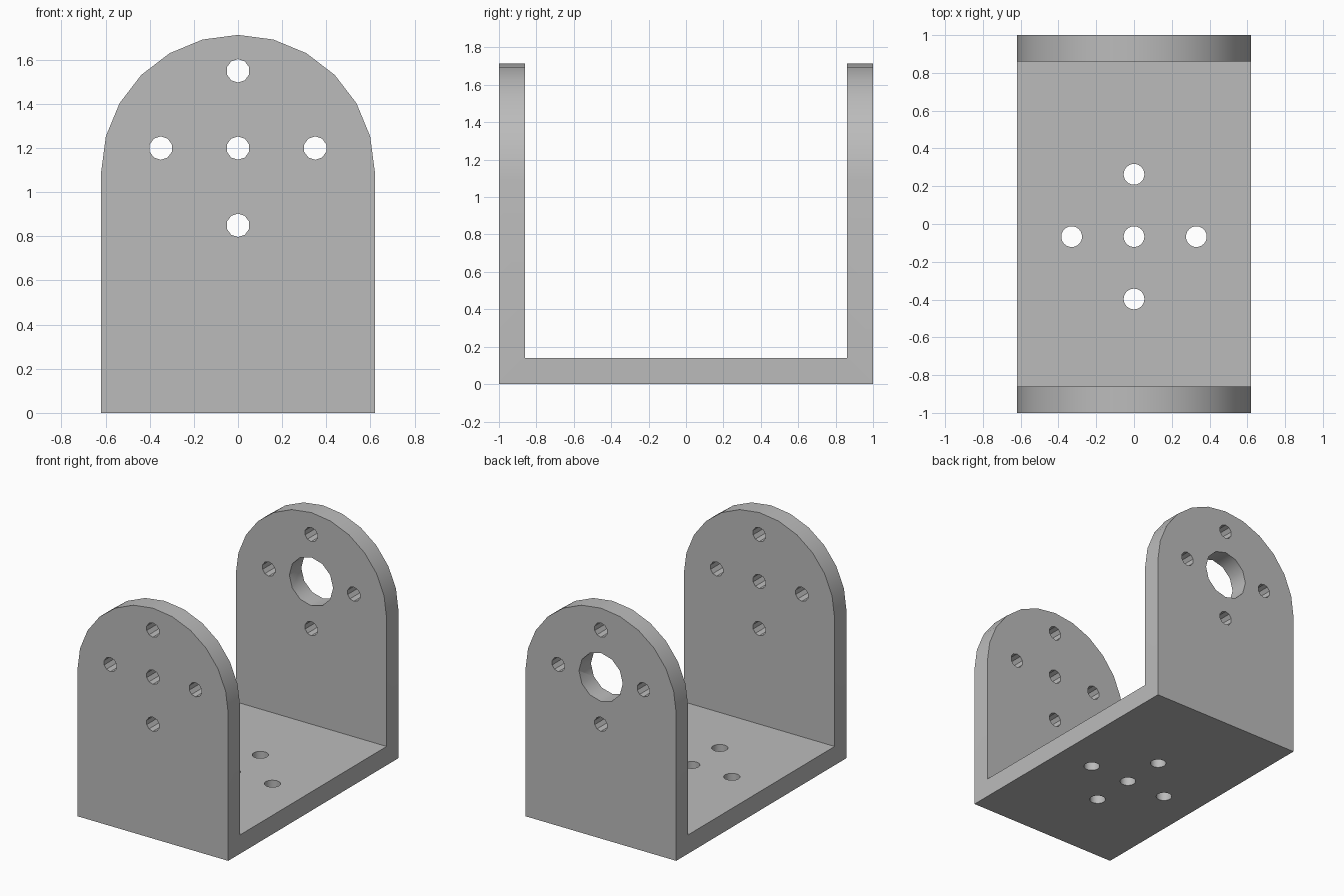
import bpy
import bmesh
from math import radians, sin, cos
from mathutils import Matrix, Vector

default = bpy.data.objects.get("Cube")
if default:
    bpy.data.objects.remove(default, do_unlink=True)

HALF_W, HALF_L, WALL = 0.62, 1.0, 0.14
ARC_Z, HOLE_Z = 1.093, 1.2

metal = bpy.data.materials.new("plain grey")
metal.use_nodes = True
GREY = (0.5, 0.5, 0.5, 1)
metal.diffuse_color = GREY
metal.node_tree.nodes["Principled BSDF"].inputs["Base Color"].default_value = GREY


def make_object(name, bm):
    bmesh.ops.recalc_face_normals(bm, faces=bm.faces)
    mesh = bpy.data.meshes.new(name)
    bm.to_mesh(mesh)
    bm.free()
    mesh.materials.append(metal)
    obj = bpy.data.objects.new(name, mesh)
    bpy.context.scene.collection.objects.link(obj)
    return obj


def add_drill(bm, centre, radius, sides, along_y):
    """Cylinder used to cut one hole."""
    turn = Matrix.Rotation(radians(90), 4, "X") if along_y else Matrix()
    bmesh.ops.create_cone(bm, cap_ends=True, segments=sides, radius1=radius,
                          radius2=radius, depth=0.5,
                          matrix=Matrix.Translation(centre) @ turn)


def cut(target, cutter):
    mod = target.modifiers.new("cut", "BOOLEAN")
    mod.operation = "DIFFERENCE"
    mod.solver = "EXACT"
    mod.object = cutter
    cutter.hide_render = True
    bpy.ops.object.select_all(action="DESELECT")
    target.select_set(True)
    bpy.context.view_layer.objects.active = target
    bpy.ops.object.modifier_apply(modifier=mod.name)
    bpy.data.objects.remove(cutter, do_unlink=True)


# Bracket blank: arched outline extruded front to back
bm = bmesh.new()
outline = [(-HALF_W, 0), (HALF_W, 0)]
for i in range(13):
    a = radians(15 * i)
    outline.append((HALF_W * cos(a), ARC_Z + HALF_W * sin(a)))
face = bm.faces.new([bm.verts.new((x, -HALF_L, z)) for x, z in outline])
ext = bmesh.ops.extrude_face_region(bm, geom=[face])
moved = [v for v in ext["geom"] if isinstance(v, bmesh.types.BMVert)]
bmesh.ops.translate(bm, verts=moved, vec=(0, 2 * HALF_L, 0))
bracket = make_object("bracket", bm)

# Open space between the two upright plates
bm = bmesh.new()
bmesh.ops.create_cube(bm, size=2, matrix=Matrix.Translation((0, 0, WALL + 1))
                      @ Matrix.Diagonal((1, HALF_L - WALL, 1, 1)))
cut(bracket, make_object("gap_cutter", bm))

# Bolt holes: a cross in each plate and in the floor
CROSS = [(0, 0), (1, 0), (-1, 0), (0, 1), (0, -1)]
bm = bmesh.new()
for u, v in CROSS:
    middle = u == 0 and v == 0
    for y in (-HALF_L, HALF_L):
        # The rear plate has a wide shaft hole in the middle
        wide = middle and y > 0
        add_drill(bm, Vector((0.35 * u, y, HOLE_Z + 0.35 * v)),
                  0.18 if wide else 0.053, 12 if wide else 10, True)
    add_drill(bm, Vector((0.33 * u, -0.067 + 0.33 * v, 0)), 0.055, 24, False)
cut(bracket, make_object("hole_cutter", bm))

# Smooth the arch and hole walls, keep the plate edges sharp
bpy.ops.object.select_all(action="DESELECT")
bracket.select_set(True)
bpy.context.view_layer.objects.active = bracket
bpy.ops.object.shade_smooth_by_angle(angle=radians(32))
